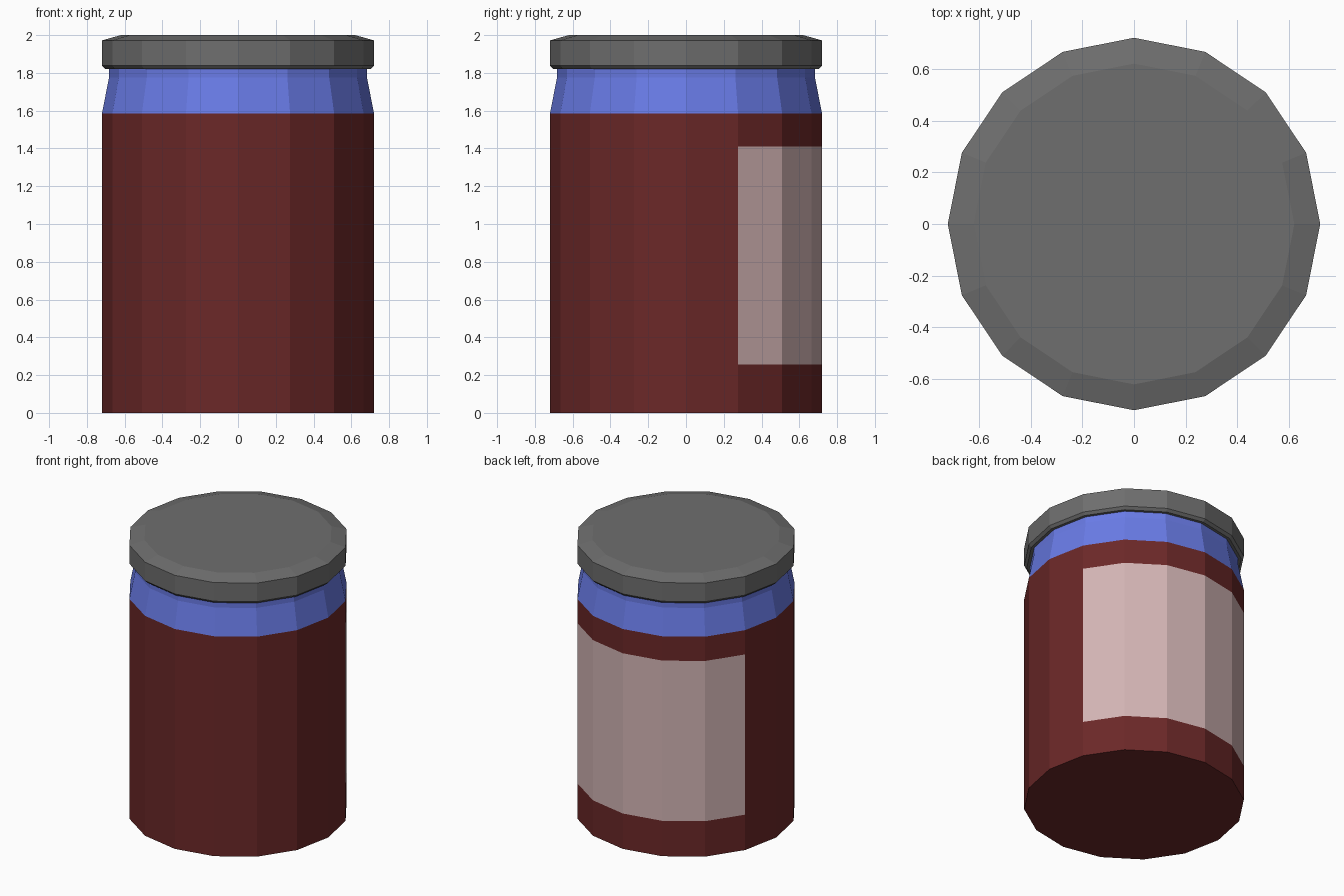
import bpy, bmesh, math

if "Cube" in bpy.data.objects:
    bpy.data.objects.remove(bpy.data.objects["Cube"])

SIDES = 16


def material(name, rgb):
    m = bpy.data.materials.new(name)
    m.diffuse_color = (*rgb, 1.0)
    m.use_nodes = True
    m.node_tree.nodes["Principled BSDF"].inputs["Base Color"].default_value = m.diffuse_color
    return m


red = material("dark red", (0.147, 0.021, 0.021))
cream = material("pale pink label", (0.645, 0.456, 0.456))
blue = material("blue glass", (0.141, 0.198, 0.791))
grey = material("grey metal", (0.156, 0.156, 0.156))


def lathe(name, profile, mats, cap_bottom=False, cap_top=False, rule=None):
    """Flat-sided turned shape from (radius, z) points, listed upwards."""
    bm = bmesh.new()
    rings = []
    for r, z in profile:
        rings.append([bm.verts.new((r * math.cos(math.tau * i / SIDES),
                                    r * math.sin(math.tau * i / SIDES), z))
                      for i in range(SIDES)])
    for a, b in zip(rings, rings[1:]):
        for i in range(SIDES):
            j = (i + 1) % SIDES
            bm.faces.new((a[i], a[j], b[j], b[i]))
    if cap_bottom:
        bm.faces.new(rings[0][::-1])
    if cap_top:
        bm.faces.new(rings[-1])
    if rule:
        for f in bm.faces:
            f.material_index = rule(f.calc_center_median())
    mesh = bpy.data.meshes.new(name)
    bm.to_mesh(mesh)
    bm.free()
    for m in mats:
        mesh.materials.append(m)
    ob = bpy.data.objects.new(name, mesh)
    bpy.context.collection.objects.link(ob)
    return ob


# Label covers six panels on the back of the jar
def label_rule(c):
    angle = math.degrees(math.atan2(c.y, c.x))
    return int(0.255 < c.z < 1.41 and 22.5 < angle < 157.5)


# Filled jar body with label
lathe("jar_body", [(0.72, 0), (0.72, 0.255), (0.72, 1.41), (0.72, 1.585)],
      [red, cream], cap_bottom=True, rule=label_rule)

# Clear shoulder and neck
lathe("jar_neck", [(0.72, 1.585), (0.683, 1.775), (0.683, 1.82)], [blue])

# Lid with a bevelled top and rolled lower rim
lathe("lid", [(0.683, 1.82), (0.703, 1.82), (0.72, 1.838), (0.72, 1.972), (0.62, 2.0)],
      [grey], cap_top=True)
